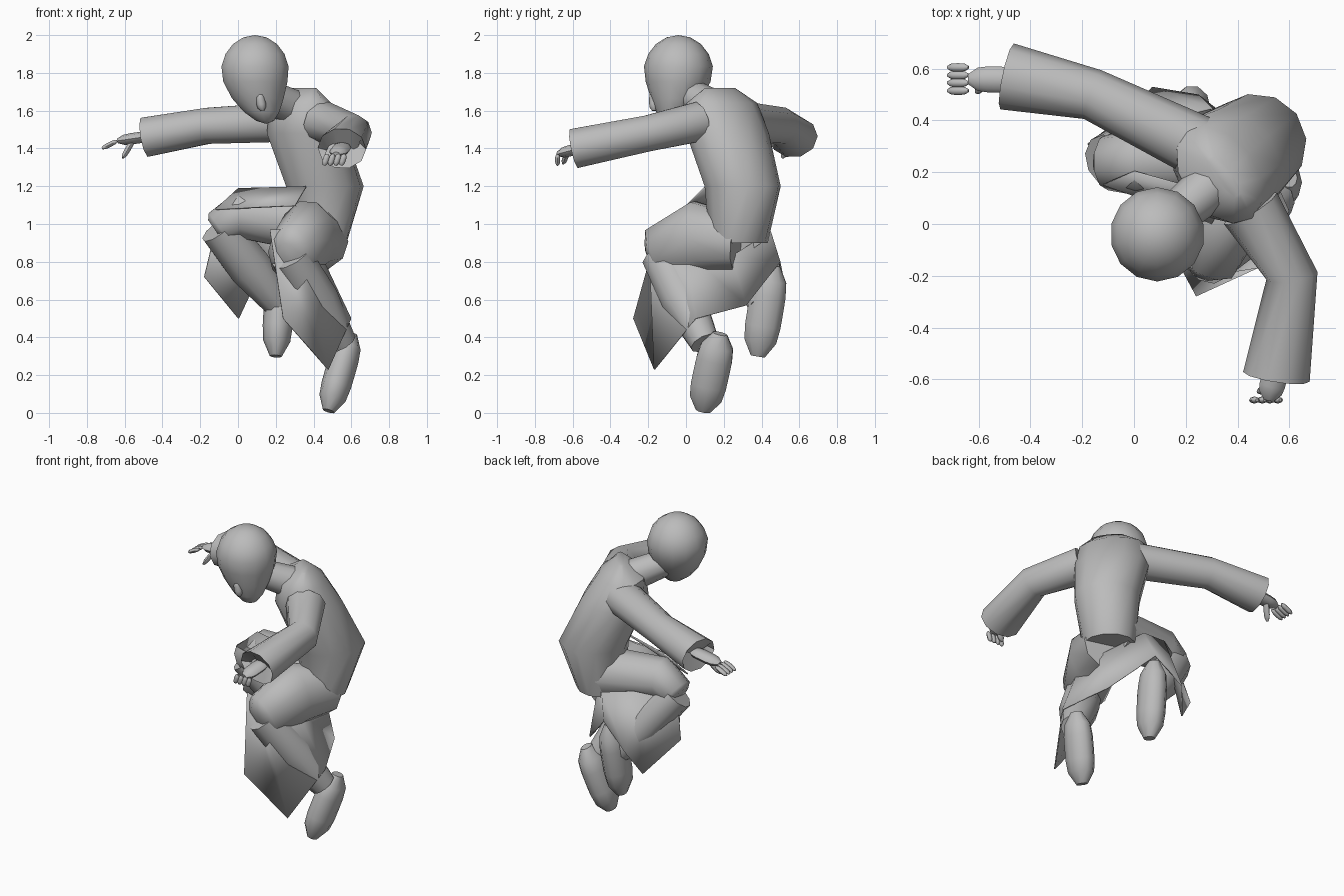
import bpy
import bmesh
from math import cos, sin, pi, radians, sqrt
from mathutils import Vector

if "Cube" in bpy.data.objects:
    bpy.data.objects.remove(bpy.data.objects["Cube"])

clay = bpy.data.materials.new("clay grey")
clay.use_nodes = True
clay.diffuse_color = (.5, .5, .5, 1)
shader = clay.node_tree.nodes["Principled BSDF"]
shader.inputs["Base Color"].default_value = clay.diffuse_color

X_AXIS, Y_AXIS, Z_AXIS = Vector((1, 0, 0)), Vector((0, 1, 0)), Vector((0, 0, 1))


def at(x, y, z):
    return Vector((x, y, z))


def finish(name, bm):
    """Turn a bmesh into a smooth-shaded object with sharp creases kept."""
    bmesh.ops.recalc_face_normals(bm, faces=bm.faces)
    mesh = bpy.data.meshes.new(name)
    bm.to_mesh(mesh)
    bm.free()
    mesh.materials.append(clay)
    for polygon in mesh.polygons:
        polygon.use_smooth = True
    mesh.set_sharp_from_angle(angle=radians(50))
    obj = bpy.data.objects.new(name, mesh)
    bpy.context.collection.objects.link(obj)
    return obj


def tube(name, points, widths, depths=None, side=X_AXIS, axis=None, count=10):
    """Skin elliptical rings along a path; widths run along the side direction."""
    depths = depths or widths
    last = len(points) - 1
    bm = bmesh.new()
    loops = []
    for i, (point, width, depth) in enumerate(zip(points, widths, depths)):
        along = axis or (points[min(i + 1, last)] - points[max(i - 1, 0)]).normalized()
        across = (side - along * side.dot(along)).normalized()
        outward = along.cross(across)
        ring = []
        for k in range(count):
            angle = 2 * pi * k / count
            offset = across * width * cos(angle) + outward * depth * sin(angle)
            ring.append(bm.verts.new(point + offset))
        loops.append(ring)
    for lower, upper in zip(loops, loops[1:]):
        for k in range(count):
            bm.faces.new((lower[k - 1], lower[k], upper[k], upper[k - 1]))
    bm.faces.new(loops[0])
    bm.faces.new(loops[-1])
    return finish(name, bm)


def capsule(name, start, end, width, depth, side=X_AXIS, steps=6, count=8):
    """Rounded bar whose girth swells from both tips."""
    ratios = [i / steps for i in range(steps + 1)]
    swell = [max(.4, sqrt(1 - (2 * t - 1) ** 4)) for t in ratios]
    points = [start.lerp(end, t) for t in ratios]
    return tube(name, points, [width * s for s in swell], [depth * s for s in swell],
                side, count=count)


def sheet(name, top, bottom):
    """Thin cloth strip between two edges."""
    bm = bmesh.new()
    upper = [bm.verts.new(point) for point in top]
    lower = [bm.verts.new(point) for point in bottom]
    for i in range(len(upper) - 1):
        bm.faces.new((upper[i], upper[i + 1], lower[i + 1], lower[i]))
    cloth = finish(name, bm).modifiers.new("cloth", "SOLIDIFY")
    cloth.thickness = .008


def head(centre, radius, crown, jaw):
    """Sphere whose lower half narrows and leans towards the chin."""
    bm = bmesh.new()
    bmesh.ops.create_uvsphere(bm, u_segments=14, v_segments=9, radius=1)
    for vert in bm.verts:
        drop = max(0, -vert.co.z)
        vert.co.x *= radius * (1 - drop / 4)
        vert.co.y *= radius * (1 - drop / 3)
        vert.co.z *= jaw if drop else crown
        vert.co += centre + at(.06, -.05, 0) * drop ** 2
    finish("head", bm)


def arm(label, shoulder, elbow, wrist, knuckle, tip, thumb, side):
    """Sleeve with a sunken cuff opening, then palm, fingers and thumb."""
    inside = wrist.lerp(elbow, .2)
    tube(label + "_sleeve", [shoulder, elbow, wrist, inside],
         [.12, .1, .13, .08], [.11, .1, .11, .06], side)
    capsule(label + "_palm", inside, knuckle, .05, .03, side)
    for i in range(4):
        shift = side * (i - 1.5) * .03
        capsule(f"{label}_finger_{i + 1}", knuckle + shift, tip + shift, .016, .013, side)
    capsule(label + "_thumb", wrist.lerp(knuckle, .4), thumb, .02, .015, side)


def leg(label, hip, middle, knee, ankle, heel, toe, widths, depths, side):
    """Robed thigh, trousered shin and shoe."""
    kneecap = knee + (knee - middle) * .2
    tube(label + "_thigh", [hip, middle, knee, kneecap], widths, depths, side)
    tube(label + "_shin", [knee, knee.lerp(ankle, .5), ankle], [.11, .12, .08], side=side)
    capsule(label + "_shoe", heel, toe, .08, .1, count=10)


# Head, nose and neck
head(at(.09, -.04, 1.8), radius=.185, crown=.2, jaw=.27)
capsule("nose", at(.11, -.17, 1.7), at(.13, -.17, 1.6), .025, .025)
shoulder_line = at(.6, -.8, 0)
neck_base, skull_base = at(.32, .17, 1.6), at(.12, 0, 1.7)
tube("neck", [neck_base, skull_base], [.1, .08], side=shoulder_line)

# Robe body
pelvis, waist, chest = at(.43, .28, .9), at(.46, .3, 1.2), at(.36, .22, 1.48)
yoke, collar = at(.33, .19, 1.64), at(.35, .18, 1.72)
tube("robe_body", [pelvis, waist, chest, yoke, collar],
     [.16, .2, .23, .21, .1], [.14, .21, .2, .14, .03],
     side=shoulder_line, axis=Z_AXIS, count=12)

# Arms
arm("right", shoulder=at(.25, .3, 1.54), elbow=at(-.16, .5, 1.52), wrist=at(-.49, .57, 1.46),
    knuckle=at(-.64, .56, 1.44), tip=at(-.72, .56, 1.4), thumb=at(-.61, .51, 1.35), side=Y_AXIS)
arm("left", shoulder=at(.45, .06, 1.54), elbow=at(.61, -.2, 1.48), wrist=at(.55, -.59, 1.4),
    knuckle=at(.52, -.68, 1.37), tip=at(.5, -.68, 1.31), thumb=at(.48, -.65, 1.32), side=X_AXIS)

# Legs
leg("left", hip=pelvis, middle=at(.37, .07, .93), knee=at(.28, -.13, .83),
    ankle=at(.55, .1, .37), heel=at(.6, .18, .42), toe=at(.48, .09, .01),
    widths=[.16, .16, .13, .07], depths=[.15, .2, .17, .1], side=X_AXIS)
leg("right", hip=at(.4, .28, 1), middle=at(0, .24, 1.05), knee=at(-.1, .24, .98),
    ankle=at(.22, .41, .57), heel=at(.23, .46, .78), toe=at(.2, .38, .3),
    widths=[.16, .13, .11, .07], depths=[.16, .13, .1, .07], side=Y_AXIS)

# Skirt hanging from the left knee, round the back, to the right knee
sheet("skirt",
      [at(.17, -.15, .97), at(.3, -.2, .97), at(.43, 0, .86), at(.48, .24, .83),
       at(.3, .45, .96), at(.1, .4, 1), at(0, .35, .98), at(-.13, .27, .93)],
      [at(.24, -.28, .5), at(.48, -.17, .23), at(.6, .05, .5), at(.48, .32, .57),
       at(.25, .5, .8), at(.07, .53, .65), at(0, .45, .5), at(-.18, .31, .72)])

# Cloth flap between the waist and the right knee
sheet("lap_flap", [at(.36, .1, 1.2), at(0, .2, 1.19)], [at(.3, 0, 1.1), at(-.12, .15, 1.08)])
